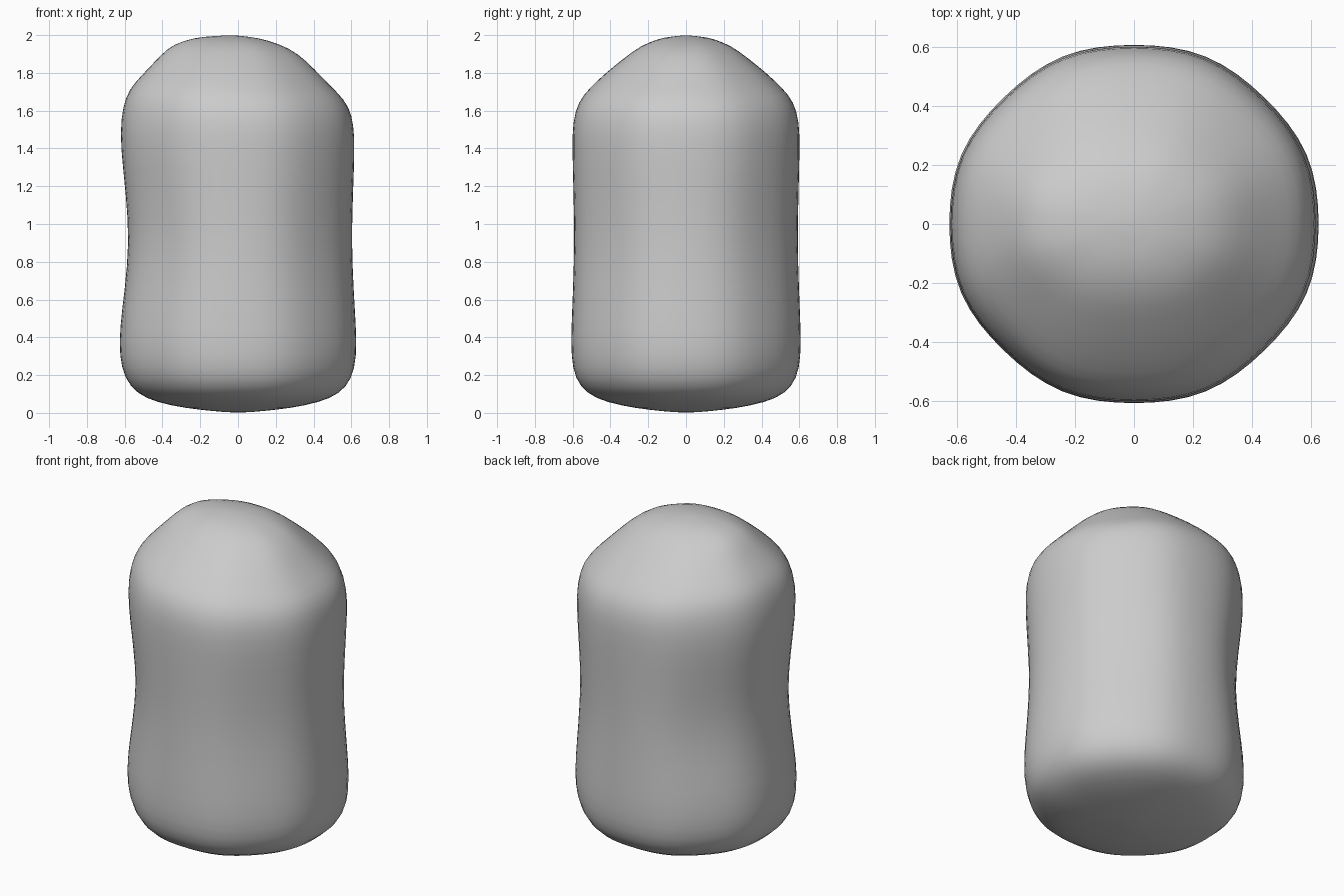
import bpy, bmesh
from math import sin, cos, pi

if "Cube" in bpy.data.objects:
    bpy.data.objects.remove(bpy.data.objects["Cube"])

SIDES = 32
# Rings from bottom to top: z, left radius, right radius, front/back radius
RINGS = [
    (0.008, 0.12, 0.12, 0.12),
    (0.025, 0.28, 0.28, 0.27),
    (0.055, 0.43, 0.43, 0.42),
    (0.10, 0.535, 0.54, 0.525),
    (0.18, 0.602, 0.606, 0.59),
    (0.30, 0.63, 0.63, 0.61),
    (0.45, 0.628, 0.627, 0.609),
    (0.65, 0.602, 0.614, 0.60),
    (0.90, 0.578, 0.604, 0.593),
    (1.15, 0.594, 0.61, 0.597),
    (1.40, 0.624, 0.62, 0.604),
    (1.54, 0.622, 0.615, 0.602),
    (1.65, 0.597, 0.59, 0.572),
    (1.72, 0.55, 0.53, 0.51),
    (1.80, 0.475, 0.445, 0.425),
    (1.88, 0.405, 0.365, 0.325),
    (1.94, 0.345, 0.275, 0.245),
    (1.98, 0.235, 0.15, 0.15),
    (1.992, 0.12, 0.07, 0.075),
]


def ring_point(i, z, left, right, depth):
    a = 2 * pi * i / SIDES
    k = 1 - 0.012 * (cos(8 * a) - 1) * 0.8   # softly eight-sided section
    x = cos(a) * (right if cos(a) > 0 else left) * k
    y = sin(a) * depth * k
    tilt = max(0, min(1, (z - 1.3) / 0.4))   # top leans up to the left
    if z > 1.93:
        tilt *= 0.6
    # the waist is pinched a little more at the left corners
    pinch = 0.03 * max(0, 1 - abs(z - 0.9) / 0.5) * sin(2 * a) ** 2
    pinch *= 1.0 if x < 0 else 0.7
    return (x * (1 - pinch), y * (1 - pinch), z - 0.05 * x * tilt)


# Smooth rounded body
bm = bmesh.new()
loops = [[bm.verts.new(ring_point(i, *r)) for i in range(SIDES)] for r in RINGS]
for lo, hi in zip(loops, loops[1:]):
    for i in range(SIDES):
        j = (i + 1) % SIDES
        bm.faces.new((lo[i], lo[j], hi[j], hi[i]))

# Close both ends with fans
bottom = bm.verts.new((0, 0, 0.0))
top = bm.verts.new((-0.02, 0, 2.0))
for i in range(SIDES):
    j = (i + 1) % SIDES
    bm.faces.new((bottom, loops[0][j], loops[0][i]))
    bm.faces.new((top, loops[-1][i], loops[-1][j]))
for f in bm.faces:
    f.smooth = True

mesh = bpy.data.meshes.new("rounded_body")
bm.to_mesh(mesh)
bm.free()
body = bpy.data.objects.new("rounded_body", mesh)
bpy.context.collection.objects.link(body)
sub = body.modifiers.new("smoothing", 'SUBSURF')
sub.levels = sub.render_levels = 1
